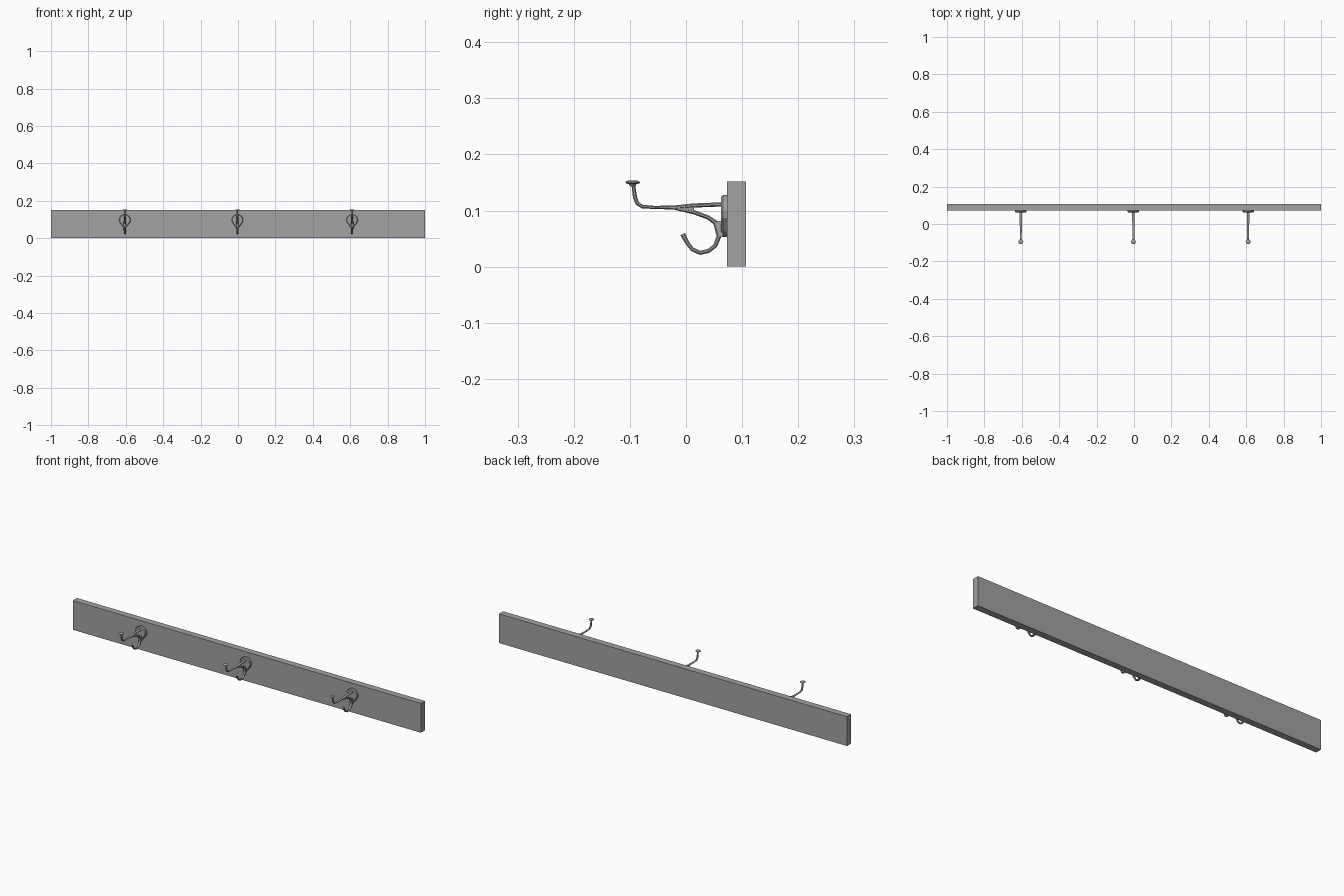
import bpy, bmesh
from math import sin, cos, pi, radians
from mathutils import Vector

if "Cube" in bpy.data.objects:
    bpy.data.objects.remove(bpy.data.objects["Cube"], do_unlink=True)

grey = bpy.data.materials.new("plain grey")
grey.use_nodes = True
grey.diffuse_color = (0.36, 0.36, 0.36, 1)
grey.node_tree.nodes["Principled BSDF"].inputs["Base Color"].default_value = (0.36, 0.36, 0.36, 1)


def to_mesh(name, bm):
    bmesh.ops.recalc_face_normals(bm, faces=bm.faces)
    mesh = bpy.data.meshes.new(name)
    bm.to_mesh(mesh)
    bm.free()
    mesh.materials.append(grey)
    return mesh


def place(name, mesh, x=0):
    ob = bpy.data.objects.new(name, mesh)
    ob.location.x = x
    bpy.context.collection.objects.link(ob)


def loft(name, rings):
    """Skin a list of vertex rings and cap both ends."""
    bm = bmesh.new()
    loops = [[bm.verts.new(p) for p in ring] for ring in rings]
    n = len(loops[0])
    for a, b in zip(loops, loops[1:]):
        for i in range(n):
            j = (i + 1) % n
            bm.faces.new((a[i], a[j], b[j], b[i]))
    bm.faces.new(loops[0])
    bm.faces.new(loops[-1])
    return to_mesh(name, bm)


def bar(name, path, sides=8):
    """Sweep an oval along (y, z, half width, half thickness) points."""
    pts = [Vector((0, p[0], p[1])) for p in path]
    rings = []
    for i, (_, _, w, t) in enumerate(path):
        d = (pts[min(i + 1, len(pts) - 1)] - pts[max(i - 1, 0)]).normalized()
        side = Vector((0, -d.z, d.y))
        angles = [2 * pi * (k + 0.5) / sides for k in range(sides)]
        rings.append([pts[i] + Vector((w * cos(a), 0, 0)) + side * t * sin(a) for a in angles])
    return loft(name, rings)


def slab(name, outline, half):
    """Extrude a (y, z) outline across x."""
    return loft(name, [[(x, y, z) for y, z in outline] for x in (-half, half)])


# Backboard
bm = bmesh.new()
bmesh.ops.create_cube(bm, size=1)
for v in bm.verts:
    v.co = (v.co.x * 2, 0.09 + v.co.y * 0.034, 0.076 + v.co.z * 0.152)
place("backboard", to_mesh("backboard", bm))

# Teardrop mounting plate with a slightly smaller front face
arc = [(0.031 * cos(radians(a)), 0.031 * sin(radians(a))) for a in range(-20, 201, 20)]
drop = arc + [(-0.012, -0.034), (0, -0.044), (0.012, -0.034)]
plate = loft("mounting_plate", [[(x * s, y, 0.097 + z * s) for x, z in drop]
                                for y, s in ((0.074, 1), (0.066, 1), (0.062, 0.88))])

# Long arm bending up to the knob
upper_arm = bar("upper_arm", [
    (0.066, 0.111, 0.007, 0.004), (0.014, 0.109, 0.007, 0.004), (-0.02, 0.1055, 0.006, 0.004),
    (-0.055, 0.1055, 0.005, 0.003), (-0.078, 0.107, 0.005, 0.0035), (-0.087, 0.113, 0.005, 0.004),
    (-0.091, 0.124, 0.005, 0.004), (-0.094, 0.147, 0.004, 0.0035)])

# Lower arm curling round into the small hook
lower_arm = bar("lower_hook", [
    (-0.02, 0.104, 0.005, 0.003), (0.014, 0.097, 0.006, 0.004), (0.04, 0.0875, 0.007, 0.004),
    (0.053, 0.078, 0.007, 0.005), (0.059, 0.055, 0.007, 0.005), (0.052, 0.037, 0.006, 0.004),
    (0.04, 0.028, 0.006, 0.004), (0.025, 0.0245, 0.005, 0.004), (0.011, 0.031, 0.005, 0.004),
    (0.002, 0.043, 0.005, 0.004), (-0.006, 0.058, 0.006, 0.005)])

# Solid web where the arms part, and the foot joining the hook to the plate
web = slab("arm_web", [(-0.03, 0.105), (0.014, 0.112), (0.014, 0.095)], 0.005)
foot = slab("hook_foot", [(0.05, 0.08), (0.066, 0.082), (0.066, 0.053), (0.058, 0.053)], 0.007)

# Turned knob
profile = [(0.004, 0.143), (0.007, 0.147), (0.013, 0.149), (0.013, 0.151), (0.008, 0.1535)]
knob = loft("knob", [[(r * cos(k * pi / 6), -0.095 + r * sin(k * pi / 6), z) for k in range(12)]
                     for r, z in profile])

for label, x in (("right", -0.605), ("middle", -0.003), ("left", 0.61)):
    for mesh in (plate, upper_arm, lower_arm, web, foot, knob):
        place(label + "_" + mesh.name, mesh, x)
